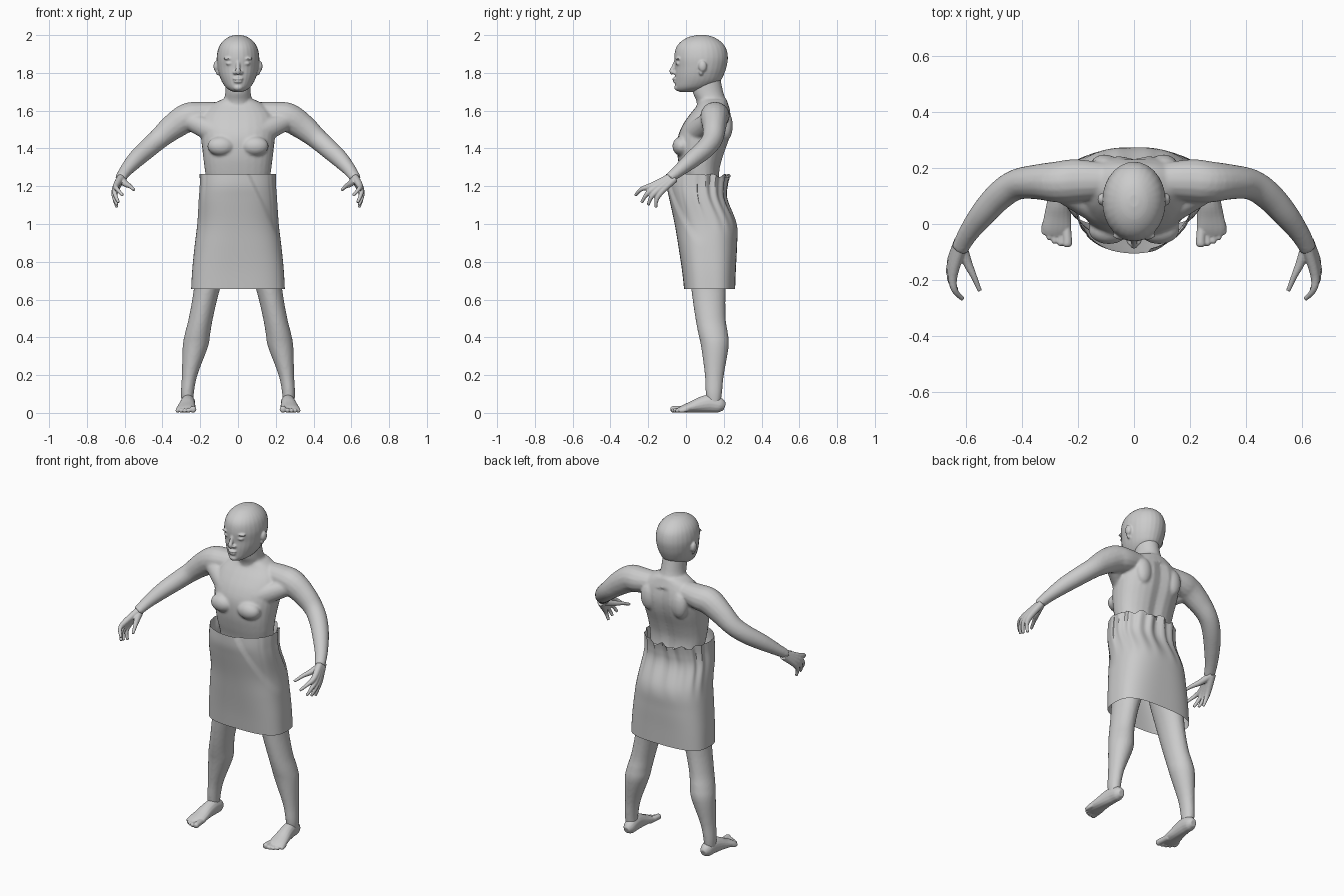
import bpy, bmesh, math
from mathutils import Vector, Matrix

SEG = 28


def spline(rows, n=4):
    """Catmull-Rom resampling of equal-length number rows."""
    out = []
    for i in range(len(rows) - 1):
        p = [rows[max(0, min(len(rows) - 1, i + k))] for k in (-1, 0, 1, 2)]
        for j in range(n):
            t = j / n
            out.append([0.5 * (2 * b + (c - a) * t + (2 * a - 5 * b + 4 * c - d) * t * t
                               + (3 * b - a - 3 * c + d) * t ** 3) for a, b, c, d in zip(*p)])
    return out + [list(rows[-1])]


def skin(bm, rings, cap=True):
    vs = [[bm.verts.new(p) for p in r] for r in rings]
    n = len(vs[0])
    for a, b in zip(vs, vs[1:]):
        for i in range(n):
            bm.faces.new((a[i], a[(i + 1) % n], b[(i + 1) % n], b[i]))
    if cap:
        bm.faces.new(vs[0][::-1])
        bm.faces.new(vs[-1])
    return vs


def stack(bm, rows, s=1, p=2.0):
    """Horizontal rings: (z, centre x, front y, back y, half width)."""
    rings = []
    for z, cx, yf, yb, w in spline(rows):
        ring = []
        for i in range(SEG):
            a = 2 * math.pi * i / SEG
            c, d = math.cos(a), math.sin(a)
            x = math.copysign(abs(c) ** (2 / p), c) * w
            y = math.copysign(abs(d) ** (2 / p), d) * (yb - yf) / 2 + (yb + yf) / 2
            ring.append((s * (cx + x), y, z))
        rings.append(ring)
    return skin(bm, rings)


def tube(bm, rows, s=1, seg=16):
    """Elliptic rings along a path: (x, y, z, side radius, up radius)."""
    rows = spline(rows)
    pts = [Vector(r[:3]) for r in rows]
    rings = []
    for i, r in enumerate(rows):
        t = (pts[min(i + 1, len(pts) - 1)] - pts[max(i - 1, 0)]).normalized()
        u = t.cross(Vector((0, 0, 1))).normalized()
        v = u.cross(t)
        ring = []
        for k in range(seg):
            a = 2 * math.pi * k / seg
            q = pts[i] + u * math.cos(a) * r[3] + v * math.sin(a) * r[4]
            ring.append((s * q.x, q.y, q.z))
        rings.append(ring)
    skin(bm, rings)


def ball(bm, c, r):
    bmesh.ops.create_uvsphere(bm, u_segments=20, v_segments=12, radius=1,
                              matrix=Matrix.Translation(c) @ Matrix.Diagonal((*r, 1)))


def finish(bm, name, voxel=None, smooth=2):
    bmesh.ops.recalc_face_normals(bm, faces=bm.faces)
    me = bpy.data.meshes.new(name)
    bm.to_mesh(me)
    bm.free()
    me.polygons.foreach_set("use_smooth", [True] * len(me.polygons))
    ob = bpy.data.objects.new(name, me)
    bpy.context.collection.objects.link(ob)
    if voxel:
        m = ob.modifiers.new("fuse", 'REMESH')
        m.mode, m.voxel_size, m.use_smooth_shade = 'VOXEL', voxel, True
        m = ob.modifiers.new("soften", 'SMOOTH')
        m.factor, m.iterations = 0.5, smooth
    return ob


# Body: torso, neck, chest, arms and legs fused
bm = bmesh.new()
stack(bm, [(.92, 0, .04, .22, .11), (1.0, 0, 0, .25, .17), (1.1, 0, 0, .215, .17),
           (1.2, 0, -.01, .185, .165), (1.28, 0, -.03, .18, .175), (1.36, 0, -.045, .2, .185),
           (1.45, 0, -.045, .232, .195), (1.52, 0, -.02, .245, .198), (1.58, 0, .02, .24, .185),
           (1.63, 0, .06, .225, .14), (1.66, 0, .07, .215, .085)], p=2.3)
for v in bm.verts:  # spine groove
    if v.co.y > .12 and 1.1 < v.co.z < 1.6:
        v.co.y -= .014 * math.exp(-(v.co.x / .03) ** 2)
stack(bm, [(1.58, 0, .06, .225, .085), (1.65, 0, .055, .212, .075),
           (1.70, 0, .035, .197, .067), (1.78, 0, .03, .18, .065)])
for s in (1, -1):
    ball(bm, (s * .09, -.022, 1.412), (.072, .05, .052))
    ball(bm, (s * .105, .21, 1.52), (.05, .038, .08))
    tube(bm, [(.08, .155, 1.59, .06, .055), (.2, .155, 1.575, .076, .072), (.27, .15, 1.562, .074, .077),
              (.35, .15, 1.51, .062, .068), (.42, .14, 1.45, .055, .056), (.48, .1, 1.398, .052, .052),
              (.54, .035, 1.343, .046, .046), (.592, -.035, 1.285, .036, .034),
              (.622, -.09, 1.242, .03, .026)], s)
    # pectoral fold into the arm
    tube(bm, [(.1, .02, 1.47, .04, .06), (.18, .075, 1.51, .045, .055), (.26, .13, 1.55, .05, .05)], s)
    stack(bm, [(.03, .265, .12, .18, .03), (.1, .268, .105, .19, .034), (.2, .256, .1, .2, .041),
               (.35, .226, .08, .226, .067), (.42, .214, .065, .222, .067), (.5, .197, .05, .21, .064),
               (.64, .168, .03, .21, .068), (.8, .135, .015, .225, .085),
               (.95, .105, .01, .245, .09), (1.05, .09, .04, .22, .07)], s)
finish(bm, "body", .008, 3)

# Head with face details and ears
bm = bmesh.new()
stack(bm, [(1.698, 0, -.03, .05, .018), (1.707, 0, -.048, .09, .042), (1.725, 0, -.056, .14, .066),
           (1.755, 0, -.058, .18, .086), (1.79, 0, -.059, .2, .1), (1.83, 0, -.058, .214, .109),
           (1.88, 0, -.062, .222, .113), (1.93, 0, -.054, .212, .104), (1.965, 0, -.028, .185, .083),
           (1.99, 0, .015, .145, .05), (2.0, 0, .06, .105, .018)])
tube(bm, [(0, -.052, 1.865, .010, .010), (0, -.066, 1.83, .011, .011),
          (0, -.077, 1.808, .014, .012), (0, -.068, 1.797, .014, .01)])
ball(bm, (0, -.056, 1.768), (.028, .017, .008))
ball(bm, (0, -.055, 1.754), (.023, .016, .008))
ball(bm, (0, -.044, 1.722), (.026, .018, .017))
for s in (1, -1):
    ball(bm, (s * .016, -.062, 1.801), (.011, .012, .009))
    ball(bm, (s * .043, -.037, 1.85), (.022, .018, .011))
    ball(bm, (s * .045, -.041, 1.876), (.032, .015, .008))
    ball(bm, (s * .114, .088, 1.835), (.016, .022, .03))
    ball(bm, (s * .107, .08, 1.805), (.01, .012, .018))
finish(bm, "head", .005)

# Hands and feet
fingers = [((.645, -.18, 1.203), (.64, -.235, 1.185), (.61, -.268, 1.152)),
           ((.65, -.168, 1.19), (.65, -.21, 1.155), (.632, -.235, 1.113)),
           ((.652, -.15, 1.18), (.655, -.185, 1.14), (.64, -.2, 1.1)),
           ((.65, -.13, 1.172), (.652, -.155, 1.13), (.64, -.16, 1.088)),
           ((.595, -.135, 1.213), (.572, -.185, 1.2), (.55, -.238, 1.18))]
toes = [(.238, -.082, .017), (.262, -.078, .012), (.283, -.07, .011), (.302, -.057, .011), (.319, -.038, .011)]
for s, side in ((1, "left"), (-1, "right")):
    bm = bmesh.new()
    for i, (k, m, t) in enumerate(fingers):
        w = Vector((.615, -.075, 1.252)) + Vector((.002, .005, -.004)) * min(i, 3)
        tube(bm, [(*w, .021, .021), (*k, .017, .017), (*m, .0115, .0115), (*t, .008, .008)], s, 12)
    finish(bm, side + "_hand", .004)

    bm = bmesh.new()
    tube(bm, [(.262, .205, .032, .018, .02), (.262, .18, .04, .034, .039), (.264, .13, .049, .038, .048),
              (.268, .08, .043, .042, .042), (.272, .03, .031, .048, .03), (.276, -.015, .021, .052, .02),
              (.277, -.04, .015, .044, .012)], s)
    for i, (x, y, r) in enumerate(toes):
        tube(bm, [(.277 + (x - .277) * .85, .01, .02, r, r), (x, y + .03, r + .003, r, r),
                  (x, y + .008, r + .001, r, r), (x, y, r, r * .5, r * .5)], s, 12)
    finish(bm, side + "_foot", .004)

# Wrapped skirt: open cloth with folds, creased back and a diagonal overlap
bm = bmesh.new()
rings = []
N = 112
for z, yf, yb, w, p in spline([(1.265, -.105, .237, .203, 2.1), (1.2, -.102, .222, .203, 2.3),
                               (1.13, -.088, .222, .208, 2.4), (1.0, -.06, .27, .216, 2.5),
                               (.88, -.04, .27, .23, 2.7), (.76, -.022, .264, .242, 2.9),
                               (.655, -.01, .26, .248, 3.0)], 6):
    ring = []
    top = max(0, min(1, (z - .95) / .25))
    for i in range(N):
        a = 2 * math.pi * i / N
        c, d = math.cos(a), math.sin(a)
        k = top * (.25 + .75 * max(0, d + .35)) if d > -.6 else 0
        f = 1 - .035 * k * (1 + math.sin(17 * a + 6 * z)) * (1 + .4 * math.sin(5 * a))
        x = math.copysign(abs(c) ** (2 / p), c) * w * f
        y = math.copysign(abs(d) ** (2 / p), d) * (yb - yf) / 2 * f + (yb + yf) / 2
        edge = .05 + (1.265 - z) * .48
        if d < 0 and x > edge:
            y += .012 * min(1, (x - edge) / .01)
        zz = z - (.025 * max(0, d) * (1 + math.sin(11 * a)) / 2 if z > 1.25 else 0)
        ring.append((x, y, zz))
    rings.append(ring)
skin(bm, rings, cap=False)
skirt = finish(bm, "skirt")
bpy.context.view_layer.objects.active = skirt
skirt.select_set(True)
bpy.ops.object.shade_smooth_by_angle(angle=math.radians(35))
